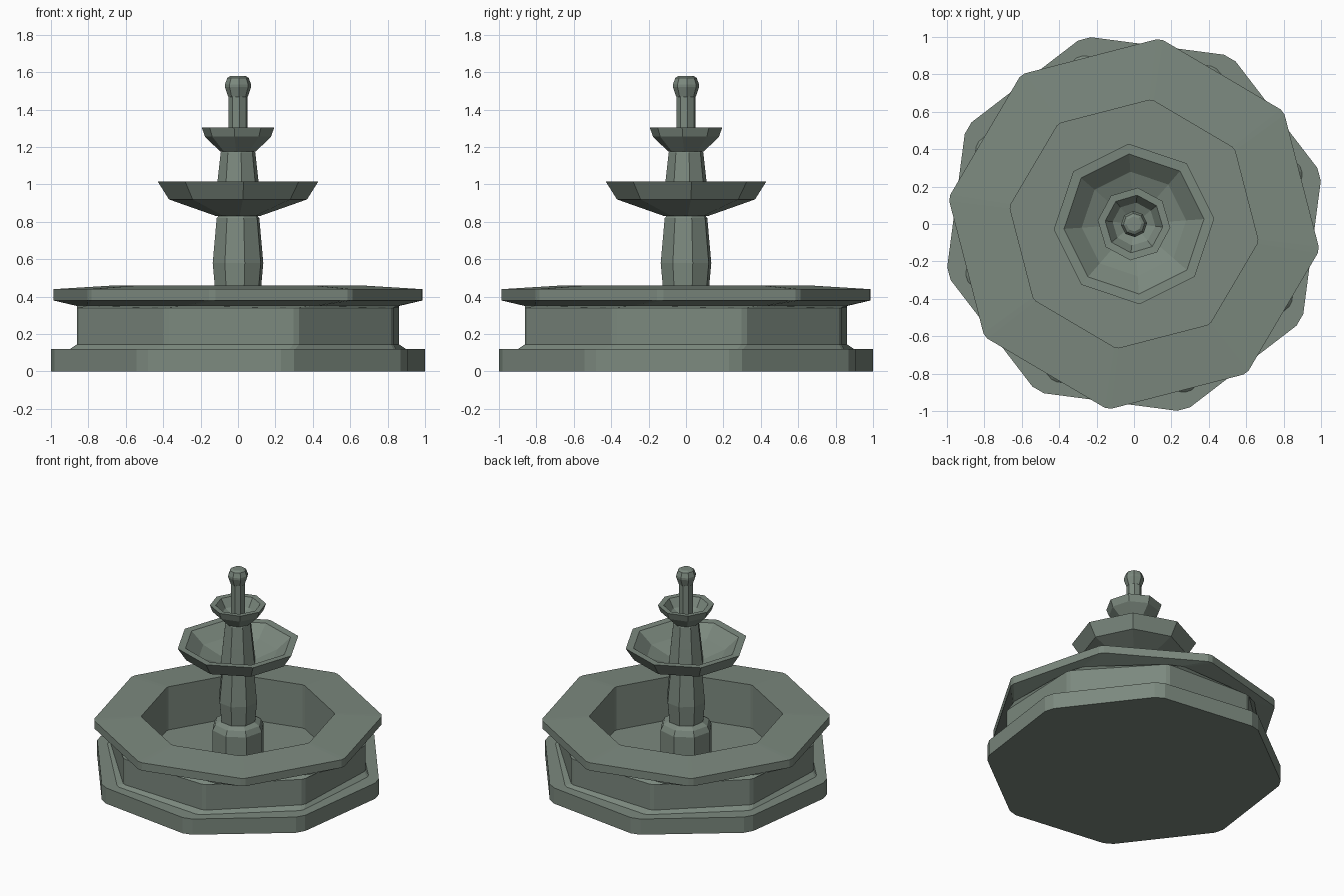
import bpy, bmesh, math

if "Cube" in bpy.data.objects:
    bpy.data.objects.remove(bpy.data.objects["Cube"])

stone = bpy.data.materials.new("grey_green_stone")
stone.diffuse_color = (0.20, 0.25, 0.21, 1)
stone.use_nodes = True
stone.node_tree.nodes["Principled BSDF"].inputs["Base Color"].default_value = stone.diffuse_color


def ring(bm, r, z, offset, sides, chamfer):
    """One horizontal ring, with corners optionally cut by +-chamfer degrees."""
    out = []
    for i in range(sides):
        a = offset + 360 * i / sides
        for d in ((-chamfer, chamfer) if chamfer else (0,)):
            t = math.radians(a + d)
            out.append(bm.verts.new((r * math.cos(t), r * math.sin(t), z)))
    return out


def turned(name, profile, offset=0, sides=8, chamfer=0):
    """Low-poly turned part; profile rows are (radius, z[, own offset])."""
    bm = bmesh.new()
    rings = [ring(bm, p[0], p[1], p[2] if len(p) > 2 else offset, sides, chamfer)
             for p in profile]
    for lo, hi in zip(rings, rings[1:]):
        n = len(lo)
        for i in range(n):
            j = (i + 1) % n
            bm.faces.new((lo[i], lo[j], hi[j], hi[i]))
    bm.faces.new(rings[0][::-1])
    bm.faces.new(rings[-1])
    me = bpy.data.meshes.new(name)
    bm.to_mesh(me)
    bm.free()
    me.materials.append(stone)
    ob = bpy.data.objects.new(name, me)
    bpy.context.collection.objects.link(ob)
    return ob


# Ground slab
turned("base_slab", [(1.025, 0), (1.025, 0.12)], 15, chamfer=2)

# Basin: flared foot, wall, overhanging rim turned against the wall, inside and floor
turned("basin", [(0.94, 0.12, 18), (0.91, 0.145, 20), (0.91, 0.34, 20), (0.90, 0.35, 27),
                 (0.995, 0.38, 37), (0.995, 0.44, 37), (0.667, 0.46, 37),
                 (0.667, 0.13, 37)], chamfer=1)

# Pedestal and lower column
turned("pedestal", [(0.185, 0.12), (0.185, 0.37), (0.165, 0.41), (0.13, 0.43)], 8)
turned("lower_column", [(0.125, 0.42), (0.14, 0.58), (0.118, 0.82), (0.105, 0.835)], 15)

# Lower bowl
turned("lower_bowl", [(0.115, 0.83), (0.37, 0.92), (0.43, 1.015), (0.375, 1.012),
                      (0.28, 0.93), (0.12, 0.87)], 4)

# Upper column and upper bowl
turned("upper_column", [(0.128, 0.86), (0.112, 1.01), (0.094, 1.17), (0.08, 1.185)], 10)
turned("upper_bowl", [(0.095, 1.175), (0.177, 1.255), (0.195, 1.305), (0.155, 1.303),
                      (0.115, 1.24), (0.05, 1.21)], -6)

# Spout with knob
turned("spout", [(0.052, 1.20), (0.052, 1.47)], 10)
turned("spout_knob", [(0.045, 1.46), (0.053, 1.47), (0.07, 1.52), (0.07, 1.535),
                      (0.057, 1.57), (0.04, 1.58)], 5)
